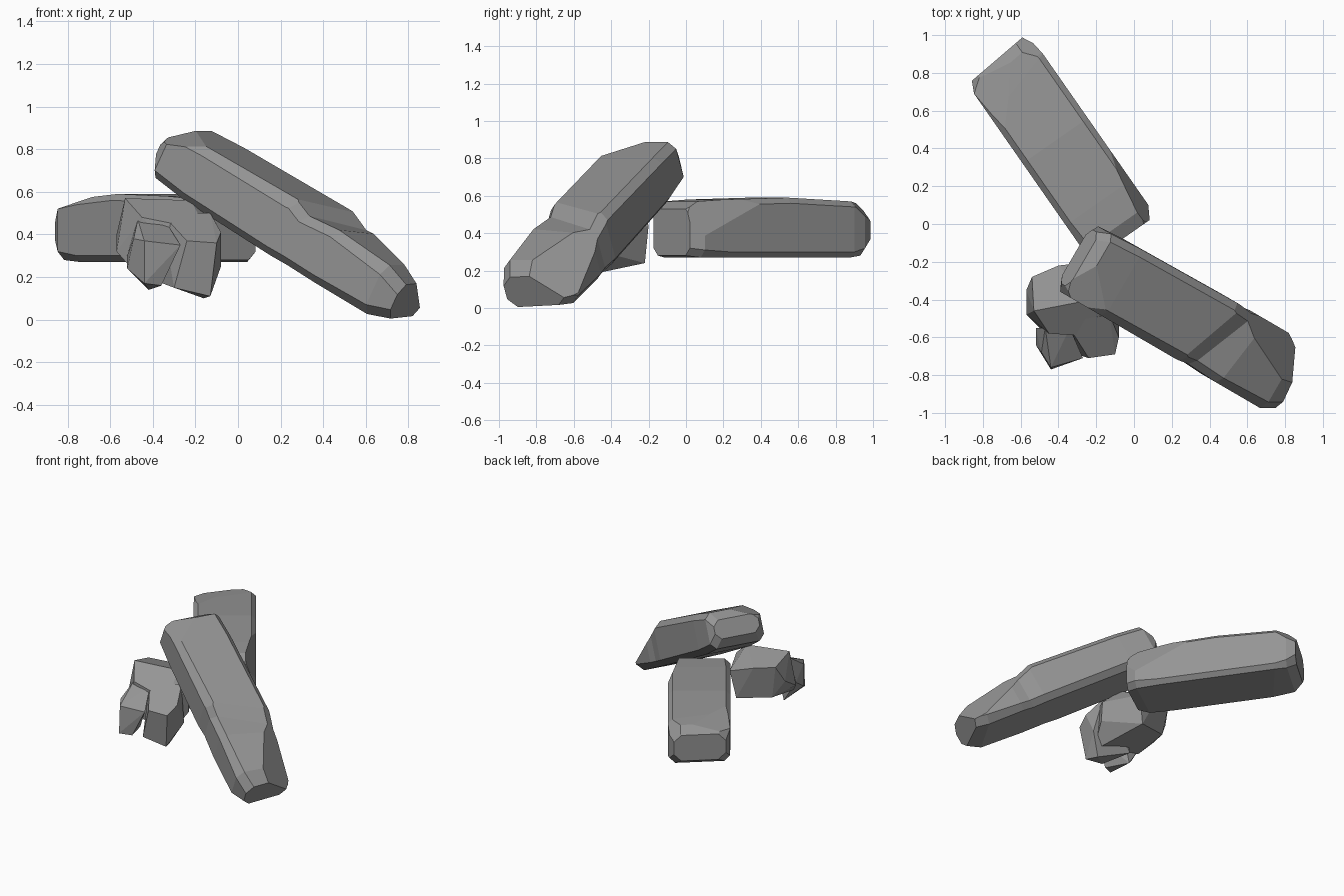
import bpy
import bmesh
from mathutils import Matrix, Vector

default_cube = bpy.data.objects.get("Cube")
if default_cube:
    bpy.data.objects.remove(default_cube, do_unlink=True)

# One stone colour for every rock
stone = bpy.data.materials.new("grey_stone")
stone.use_nodes = True
stone_colour = (0.3, 0.3, 0.3, 1)
stone.diffuse_color = stone_colour
stone.node_tree.nodes["Principled BSDF"].inputs["Base Color"].default_value = stone_colour


def finish(bm, name):
    """Turn a bmesh into a flat shaded stone object."""
    bmesh.ops.recalc_face_normals(bm, faces=bm.faces)
    mesh = bpy.data.meshes.new(name)
    bm.to_mesh(mesh)
    bm.free()
    mesh.materials.append(stone)
    rock = bpy.data.objects.new(name, mesh)
    bpy.context.collection.objects.link(rock)
    return rock


def chamfered_section(left, right, low, high, c):
    """Eight sided cross-section of a slab, as (across, up) pairs."""
    return [(left, low + c), (left + c, low), (right - c, low), (right, low + c),
            (right, high - c), (right - c, high), (left + c, high), (left, high - c)]


def chisel(bm, point, normal):
    """Slice off everything on the normal side of a plane and cap the cut."""
    geometry = list(bm.verts) + list(bm.edges) + list(bm.faces)
    cut = bmesh.ops.bisect_plane(bm, geom=geometry, plane_co=point,
                                 plane_no=Vector(normal).normalized(), clear_outer=True)
    rim = [e for e in cut["geom_cut"] if isinstance(e, bmesh.types.BMEdge)]
    bmesh.ops.holes_fill(bm, edges=rim, sides=0)


def make_slab(name, origin, axis, stations, chisels):
    """Loft sections along an axis, chisel the corners, then set it in place.
    A station is (along, skew, left, right, low, high, chamfer)."""
    bm = bmesh.new()
    rings = []
    for along, skew, *box in stations:
        rings.append([bm.verts.new((along + skew * across, across, up))
                      for across, up in chamfered_section(*box)])
    for near, far in zip(rings, rings[1:]):
        for i in range(len(near)):
            j = (i + 1) % len(near)
            bm.faces.new((near[i], near[j], far[j], far[i]))
    bm.faces.new(rings[0])
    bm.faces.new(rings[-1])
    bmesh.ops.recalc_face_normals(bm, faces=bm.faces)
    for point, normal in chisels:
        chisel(bm, point, normal)
    forward = Vector(axis).normalized()
    across = Vector((0, 0, 1)).cross(forward).normalized()
    up = forward.cross(across)
    frame = Matrix((forward, across, up)).transposed().to_4x4()
    bm.transform(Matrix.Translation(origin) @ frame)
    return finish(bm, name)


def make_chunk(name, points):
    """Convex faceted lump around a few corner points."""
    bm = bmesh.new()
    for point in points:
        bm.verts.new(point)
    hull = bmesh.ops.convex_hull(bm, input=bm.verts)
    spare = set(hull["geom_interior"]) | set(hull["geom_unused"])
    bmesh.ops.delete(bm, geom=[v for v in spare if isinstance(v, bmesh.types.BMVert)],
                     context="VERTS")
    bmesh.ops.dissolve_limit(bm, angle_limit=0.12, verts=bm.verts, edges=bm.edges)
    return finish(bm, name)


# Level slab lying at the back
make_slab(
    "back_slab", (0, 0, 0), (0.572, -0.82, 0),
    [(-1.14, -0.1, -0.27, 0.08, 0.32, 0.51, 0.05),
     (-1.08, -0.1, -0.3, 0.11, 0.28, 0.56, 0.04),
     (-0.98, -0.3, -0.3, 0.12, 0.27, 0.57, 0.03),
     (-0.6, 0, -0.3, 0.12, 0.27, 0.59, 0.03),
     (-0.2, 0, -0.3, 0.12, 0.27, 0.58, 0.03),
     (-0.04, 0, -0.3, 0.12, 0.27, 0.57, 0.04),
     (0.03, 0, -0.26, 0.08, 0.28, 0.53, 0.04)],
    [((-0.9, -0.14, 0.58), (-0.2, -0.17, 0.96)),
     ((-0.45, 0.12, 0.58), (0.17, 0.93, 0.36)),
     ((-1.1, 0.09, 0.5), (-0.5, 0.5, 0.6))])

# Long slab leaning down towards the front, with a diagonal step near its foot
make_slab(
    "leaning_slab", (0.27, -0.5, 0.44), (0.763, -0.444, -0.467),
    [(-0.74, 0, -0.17, 0.16, -0.05, 0.08, 0.04),
     (-0.69, 0, -0.21, 0.19, -0.11, 0.14, 0.04),
     (-0.5, 0, -0.21, 0.2, -0.13, 0.15, 0.04),
     (0.1, 0.4, -0.21, 0.21, -0.14, 0.16, 0.04),
     (0.2, 0.45, -0.2, 0.2, -0.14, 0.12, 0.04),
     (0.33, 0.15, -0.21, 0.21, -0.14, 0.14, 0.04),
     (0.62, 0, -0.21, 0.21, -0.14, 0.12, 0.05),
     (0.71, -0.1, -0.17, 0.17, -0.11, 0.07, 0.05)],
    [((-0.6, -0.1, 0.14), (-0.35, -0.3, 0.9)),
     ((-0.3, -0.2, 0.12), (0, -0.7, 0.7)),
     ((0.66, 0.16, 0.08), (0.5, 0.5, 0.5)),
     ((0.2, 0.19, 0.12), (0.3, 0.6, 0.7))])

# Broken chunk under the leaning slab: rear body and two front lobes
make_chunk("chunk_body", [
    (-0.57, -0.35, 0.4), (-0.54, -0.28, 0.52), (-0.53, -0.46, 0.57),
    (-0.4, -0.22, 0.5), (-0.22, -0.2, 0.44), (-0.22, -0.4, 0.56),
    (-0.57, -0.48, 0.32), (-0.5, -0.3, 0.28), (-0.26, -0.22, 0.24),
    (-0.1, -0.45, 0.45), (-0.09, -0.45, 0.3), (-0.5, -0.55, 0.24),
    (-0.15, -0.6, 0.16), (-0.45, -0.58, 0.48), (-0.15, -0.6, 0.42)])

make_chunk("chunk_right_lobe", [
    (-0.36, -0.52, 0.5), (-0.13, -0.48, 0.5), (-0.08, -0.6, 0.41),
    (-0.1, -0.69, 0.36), (-0.24, -0.71, 0.37), (-0.08, -0.52, 0.25),
    (-0.13, -0.66, 0.11), (-0.16, -0.57, 0.1), (-0.3, -0.69, 0.15),
    (-0.38, -0.5, 0.18)])

make_chunk("chunk_left_lobe", [
    (-0.47, -0.55, 0.47), (-0.34, -0.55, 0.46), (-0.49, -0.68, 0.38),
    (-0.44, -0.76, 0.37), (-0.27, -0.71, 0.35), (-0.52, -0.64, 0.24),
    (-0.44, -0.77, 0.17), (-0.36, -0.73, 0.16), (-0.42, -0.55, 0.14),
    (-0.52, -0.55, 0.3)])
